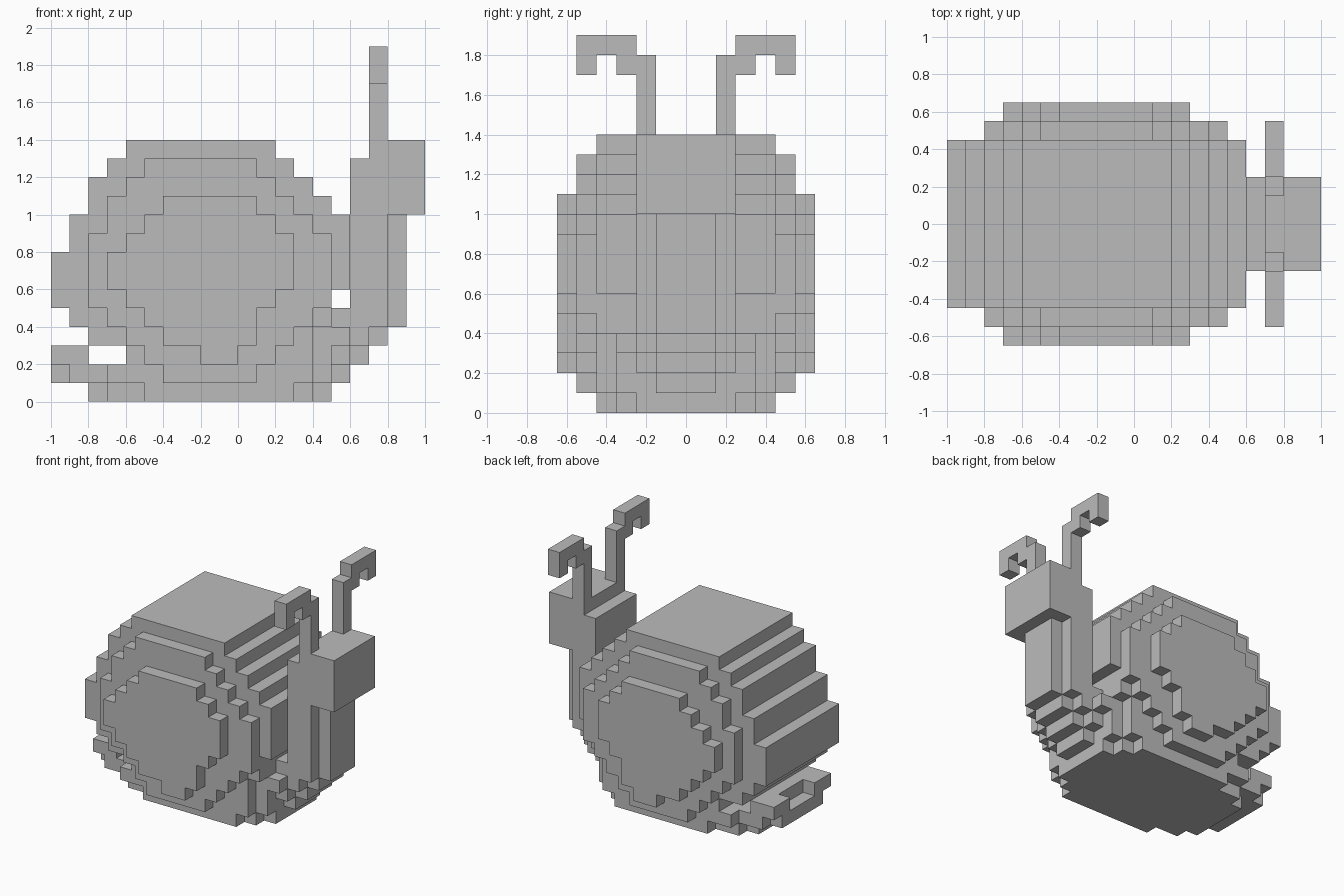
import bpy, bmesh
from mathutils import Vector

if "Cube" in bpy.data.objects:
    bpy.data.objects.remove(bpy.data.objects["Cube"], do_unlink=True)

U = 0.1  # size of one block

grey = bpy.data.materials.new("plain_grey")
grey.use_nodes = True
colour = (0.5, 0.5, 0.5, 1)
grey.diffuse_color = colour
grey.node_tree.nodes["Principled BSDF"].inputs["Base Color"].default_value = colour


def box(x0, x1, y0, y1, z0, z1):
    """Blocks from x0 to x1 and z0 to z1, rows y0 to y1 inclusive."""
    return {(x, y, z) for x in range(x0, x1) for y in range(y0, y1 + 1)
            for z in range(z0, z1)}


def rows(half, spans):
    """Symmetric slab of half-width `half`, from (z0, z1, x0, x1) spans."""
    out = set()
    for z0, z1, x0, x1 in spans:
        out |= box(x0, x1, -half, half, z0, z1)
    return out


def mirrored(cells):
    return cells | {(x, -y, z) for x, y, z in cells}


# Shell: three stepped discs, widest disc in the middle
shell = rows(4, [(13, 14, -6, 2), (12, 13, -7, 3), (11, 12, -8, 4), (10, 11, -8, 5),
                 (8, 10, -9, 6), (6, 8, -10, 6), (5, 6, -10, 5), (4, 5, -9, 5),
                 (3, 4, -8, 4), (2, 3, -6, 4)])
shell |= rows(5, [(12, 13, -5, 1), (11, 12, -6, 2), (10, 11, -7, 3), (9, 10, -7, 4),
                  (5, 9, -8, 5), (4, 5, -7, 4), (3, 4, -6, 3), (2, 3, -5, 2),
                  (1, 2, -4, 1)])
shell |= rows(6, [(10, 11, -4, 1), (9, 10, -5, 2), (8, 9, -6, 3), (6, 8, -7, 3),
                  (5, 6, -6, 2), (4, 5, -5, 1), (3, 4, -4, 1), (2, 3, -2, 0)])

# Foot: rounded sole, rising in steps towards the neck
foot = rows(4, [(0, 1, -5, 3), (1, 2, -7, 4)])
foot |= rows(3, [(0, 1, -7, 4), (1, 2, -9, 5), (2, 3, 0, 5), (3, 4, 0, 6)])
foot |= rows(2, [(0, 1, -8, 5), (1, 2, -10, 5), (2, 3, 0, 6), (3, 4, 0, 7)])
foot |= rows(1, [(1, 2, 0, 6), (2, 3, 0, 7), (3, 4, 0, 8)])

# Tail tip: raised rim with a notch
tail = box(-10, -8, -3, 3, 2, 3) - box(-10, -9, -1, 1, 2, 3)

# Neck and head
neck = rows(2, [(4, 5, 5, 8), (5, 13, 6, 8)]) | rows(1, [(4, 10, 6, 9)])
head = rows(2, [(10, 14, 7, 10)])

# Eye stalks: hooked outwards
stalks = mirrored(box(7, 8, 2, 2, 14, 18) | box(7, 8, 3, 3, 17, 19)
                  | box(7, 8, 4, 4, 18, 19) | box(7, 8, 5, 5, 17, 19))

parts = {"shell": shell, "foot": foot, "tail_tip": tail, "neck": neck,
         "head": head, "eye_stalks": stalks}
solid = set().union(*parts.values())
used = set()

for name, cells in parts.items():
    cells = cells - used
    used |= cells
    bm = bmesh.new()
    for cell in cells:
        centre = Vector((cell[0] + 0.5, cell[1], cell[2] + 0.5))
        for axis in range(3):
            for sign in (-1, 1):
                near = list(cell)
                near[axis] += sign
                if tuple(near) in solid:
                    continue
                # Outer face of this block
                n, a, b = Vector(), Vector(), Vector()
                n[axis] = sign / 2
                a[(axis + 1) % 3] = 0.5
                b[(axis + 2) % 3] = sign / 2
                corners = (-a - b, a - b, a + b, b - a)
                bm.faces.new([bm.verts.new((centre + n + c) * U) for c in corners])
    bmesh.ops.remove_doubles(bm, verts=bm.verts, dist=U / 100)
    bmesh.ops.dissolve_limit(bm, angle_limit=0.01, verts=bm.verts, edges=bm.edges)
    mesh = bpy.data.meshes.new(name)
    bm.to_mesh(mesh)
    bm.free()
    mesh.materials.append(grey)
    bpy.context.collection.objects.link(bpy.data.objects.new(name, mesh))
